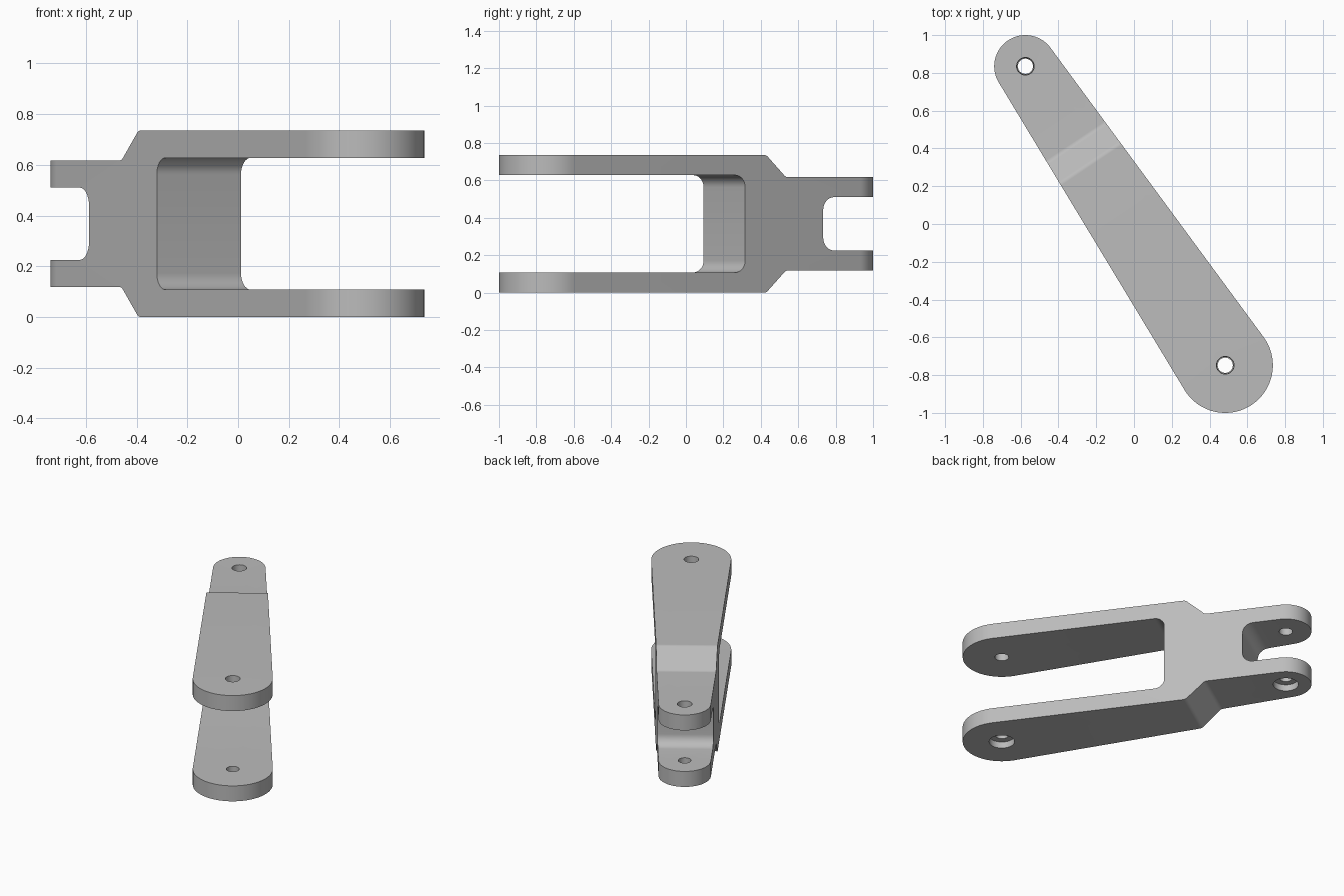
import bpy, bmesh, math
from mathutils import Vector, Matrix

cube = bpy.data.objects.get("Cube")
if cube:
    bpy.data.objects.remove(cube, do_unlink=True)

# Main dimensions: pivot centres and end radii of the link
SMALL, BIG = Vector((-0.575, 0.835)), Vector((0.483, -0.748))
R_SMALL, R_BIG = 0.165, 0.252
AXIS = BIG - SMALL
LENGTH = AXIS.length
MID = 0.3675
PLACE = (Matrix.Translation((SMALL.x, SMALL.y, 0))
         @ Matrix.Rotation(math.atan2(AXIS.y, AXIS.x), 4, 'Z'))

steel = bpy.data.materials.new("grey_steel")
steel.use_nodes = True
colour = (0.5, 0.5, 0.5, 1)
steel.diffuse_color = colour
steel.node_tree.nodes["Principled BSDF"].inputs["Base Color"].default_value = colour


def fillet(corners, steps=8):
    """Round each (x, z, radius) corner with an arc."""
    out = []
    for i, (x, z, r) in enumerate(corners):
        p = Vector((x, z))
        if r == 0:
            out.append(p)
            continue
        a = (Vector(corners[i - 1][:2]) - p).normalized()
        b = (Vector(corners[(i + 1) % len(corners)][:2]) - p).normalized()
        half = a.angle(b) / 2
        centre = p + (a + b).normalized() * (r / math.sin(half))
        start = p + a * (r / math.tan(half)) - centre
        end = p + b * (r / math.tan(half)) - centre
        sweep = start.angle_signed(end)
        for k in range(steps + 1):
            out.append(centre + Matrix.Rotation(-sweep * k / steps, 2) @ start)
    return out


def prism(name, points, offset):
    """Extrude a closed outline of 3D points along an offset."""
    bm = bmesh.new()
    face = bm.faces.new([bm.verts.new(p) for p in points])
    top = bmesh.ops.extrude_face_region(bm, geom=[face])
    verts = [g for g in top["geom"] if isinstance(g, bmesh.types.BMVert)]
    bmesh.ops.translate(bm, verts=verts, vec=offset)
    bmesh.ops.recalc_face_normals(bm, faces=bm.faces[:])
    return make(name, bm)


def make(name, bm):
    mesh = bpy.data.meshes.new(name)
    bm.to_mesh(mesh)
    bm.free()
    mesh.materials.append(steel)
    obj = bpy.data.objects.new(name, mesh)
    bpy.context.collection.objects.link(obj)
    obj.matrix_world = PLACE
    return obj


def cut(target, tool, operation):
    tool.hide_render = True
    mod = target.modifiers.new("cut", 'BOOLEAN')
    mod.operation, mod.object, mod.solver = operation, tool, 'EXACT'
    bpy.context.view_layer.objects.active = target
    bpy.ops.object.modifier_apply(modifier=mod.name)
    bpy.data.objects.remove(tool, do_unlink=True)


def bore(s, z0, z1, r0, r1):
    """Round cutter on the link axis, possibly tapered."""
    bm = bmesh.new()
    bmesh.ops.create_cone(bm, cap_ends=True, segments=48, radius1=r0, radius2=r1,
                          depth=z1 - z0,
                          matrix=Matrix.Translation((s, 0, (z0 + z1) / 2)))
    return make("bore_cutter", bm)


# Side profile: stepped block with a slot at each end, mirrored about mid height
FAR, NEAR = LENGTH + 0.5, -0.5
upper = [(0.24, 0.1425, 0.07), (NEAR, 0.1425, 0), (NEAR, 0.25, 0),
         (0.488, 0.25, 0.035), (0.617, MID, 0.035), (FAR, MID, 0),
         (FAR, 0.26, 0), (0.757, 0.26, 0.065)]
lower = [(s, -z, r) for s, z, r in reversed(upper)]
side = fillet([(s, z + MID, r) for s, z, r in upper + lower])
link = prism("clevis_link", [(p.x, -0.5, p.y) for p in side], (0, 1, 0))

# Plan outline: tapered bar with a round at each end
tangent = math.acos((R_SMALL - R_BIG) / LENGTH)
plan = []
N = 48
for k in range(N + 1):
    a = -tangent + 2 * tangent * k / N
    plan.append((LENGTH + R_BIG * math.cos(a), R_BIG * math.sin(a), -0.2))
for k in range(N + 1):
    a = tangent + (2 * math.pi - 2 * tangent) * k / N
    plan.append((R_SMALL * math.cos(a), R_SMALL * math.sin(a), -0.2))
cut(link, prism("plan_cutter", plan, (0, 0, 1.2)), 'INTERSECT')

# Pin holes: slightly tapered above, counterbored from below
for s, outer in ((0, 0.25), (LENGTH, MID)):
    bottom, top = MID - outer, MID + outer
    cut(link, bore(s, MID, top + 0.02, 0.04, 0.047), 'DIFFERENCE')
    cut(link, bore(s, bottom - 0.05, MID, 0.04, 0.04), 'DIFFERENCE')
    cut(link, bore(s, bottom - 0.05, bottom + 0.045, 0.082, 0.082), 'DIFFERENCE')

bpy.ops.object.select_all(action='DESELECT')
link.select_set(True)
bpy.context.view_layer.objects.active = link
bpy.ops.object.shade_smooth_by_angle(angle=math.radians(30))
